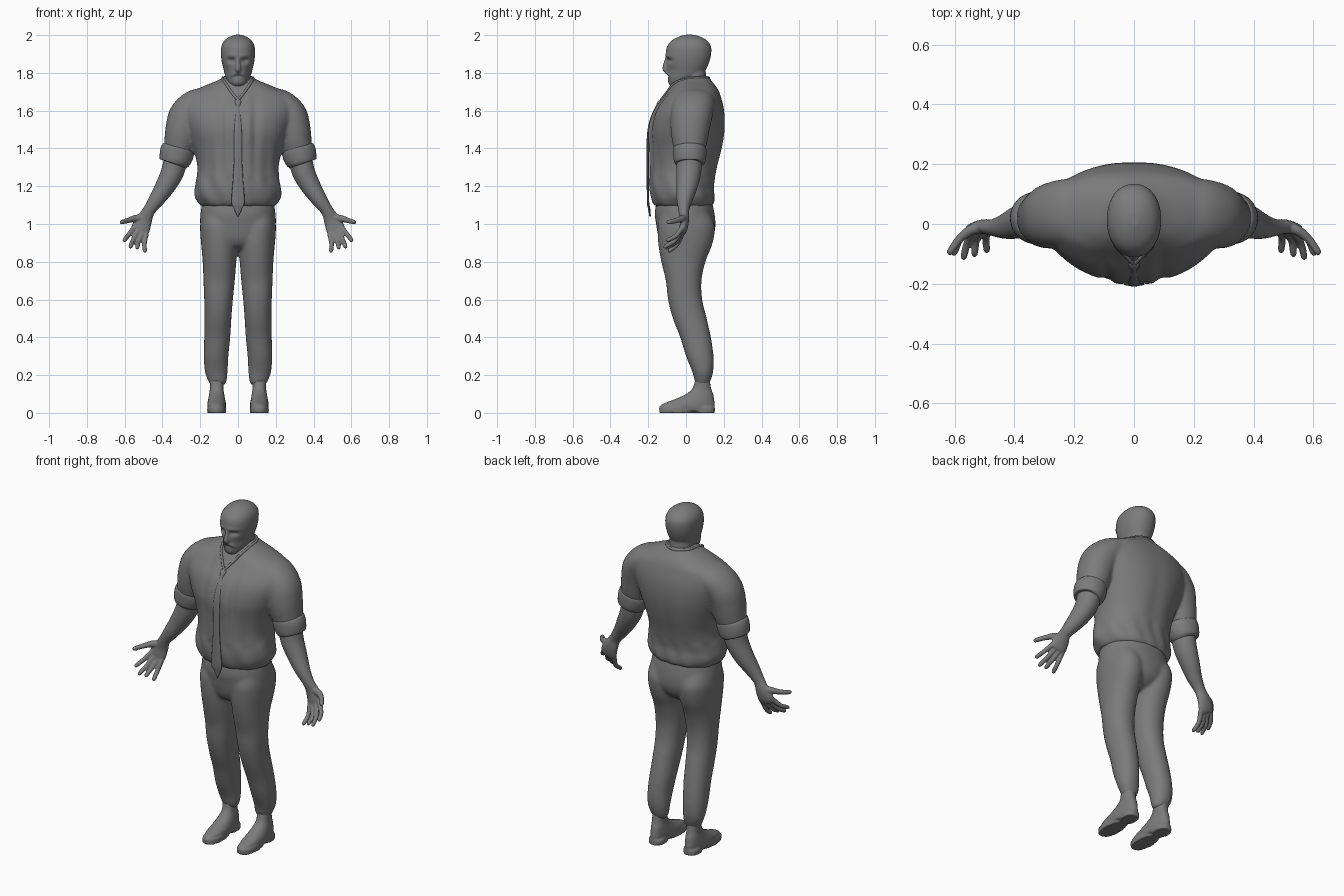
import bpy, bmesh, math
from mathutils import Vector

grey = bpy.data.materials.new("dark_grey")
grey.diffuse_color = (.2, .2, .2, 1)


def spline(a, b, c, d, t):
    """Catmull-Rom blend of four equal-length tuples."""
    return [0.5 * (2*q + (r-p)*t + (2*p-5*q+4*r-s)*t*t + (3*q-p-3*r+s)*t**3)
            for p, q, r, s in zip(a, b, c, d)]


def loft(bm, secs, n=32, p=2.0, flat=False, side=1, steps=5):
    """Closed tube through sections (x, y, z, half_width, half_depth)."""
    S = [secs[0]] + list(secs) + [secs[-1]]
    pts = [spline(*S[i:i+4], k / steps) for i in range(len(secs)-1) for k in range(steps)]
    pts.append(list(secs[-1]))
    rings = []
    for i, s in enumerate(pts):
        d = Vector((0, 0, 1))
        if not flat:
            d = (Vector(pts[min(i+1, len(pts)-1)][:3]) - Vector(pts[max(i-1, 0)][:3])).normalized()
        u = Vector((0, 1, 0)).cross(d).normalized()
        v = d.cross(u)
        ring = []
        for k in range(n):
            a = 2 * math.pi * k / n
            c, e = math.cos(a), math.sin(a)
            co = (Vector(s[:3]) + u * s[3] * math.copysign(abs(c)**(2/p), c)
                  + v * s[4] * math.copysign(abs(e)**(2/p), e))
            co.x *= side
            ring.append(bm.verts.new(co))
        rings.append(ring)
    for r0, r1 in zip(rings, rings[1:]):
        for k in range(n):
            bm.faces.new((r0[k], r0[(k+1) % n], r1[(k+1) % n], r1[k]))
    bm.faces.new(rings[0])
    bm.faces.new(rings[-1])


def level(z, front, back, half, x=0.0):
    return (x, (front+back)/2, z, half, (back-front)/2)


def finish(bm, name, voxel=0, smooth=4):
    bmesh.ops.recalc_face_normals(bm, faces=bm.faces)
    for f in bm.faces:
        f.smooth = True
    me = bpy.data.meshes.new(name)
    bm.to_mesh(me)
    bm.free()
    me.materials.append(grey)
    ob = bpy.data.objects.new(name, me)
    bpy.context.collection.objects.link(ob)
    if voxel:
        m = ob.modifiers.new("fuse", 'REMESH')
        m.mode, m.voxel_size, m.use_smooth_shade = 'VOXEL', voxel, True
        m = ob.modifiers.new("relax", 'SMOOTH')
        m.factor, m.iterations = 0.5, smooth
    return ob


def bump(v, dx, dz, wx, wz):
    return math.exp(-((abs(v.co.x)-dx)/wx)**2 - ((v.co.z-dz)/wz)**2)


# Shirt: torso and both sleeves fused
bm = bmesh.new()
loft(bm, [level(1.095, -.165, .135, .195), level(1.115, -.178, .15, .211),
          level(1.15, -.187, .152, .228), level(1.2, -.193, .149, .226),
          level(1.3, -.193, .168, .215), level(1.4, -.195, .193, .237),
          level(1.5, -.198, .207, .275), level(1.6, -.17, .203, .305),
          level(1.68, -.113, .183, .285), level(1.72, -.086, .165, .205),
          level(1.76, -.056, .134, .108), level(1.782, -.03, .12, .072)],
     n=96, p=2.15, flat=True)
for v in bm.verts:
    if v.co.y < 0:      # vertical front folds and button placket
        v.co.y += .014*bump(v, .09, 1.5, .018, .2) - .007*bump(v, .06, 1.47, .02, .2)
        v.co.y += .008*bump(v, .15, 1.3, .022, .15)
    else:               # shallow spine groove
        v.co.y -= .006*bump(v, 0, 1.35, .04, .2)
    if v.co.z < 1.25:   # hem gathers
        k = .004 * math.sin(11 * math.atan2(v.co.y, v.co.x) + 25 * v.co.z)
        v.co.x *= 1 + k * 4
        v.co.y *= 1 + k * 4
for s in (1, -1):
    loft(bm, [(.14, .045, 1.675, .05, .1), (.215, .04, 1.638, .08, .112),
              (.268, .03, 1.578, .095, .11), (.289, .022, 1.51, .094, .104),
              (.305, .02, 1.44, .086, .094), (.323, .02, 1.37, .074, .077)], p=2.1, side=s)
finish(bm, "shirt", .009, 9)

# Rolled sleeve cuffs
bm = bmesh.new()
for s in (1, -1):
    loft(bm, [(.314, .02, 1.414, .072, .076), (.317, .02, 1.402, .086, .087),
              (.325, .02, 1.37, .09, .088), (.335, .02, 1.335, .083, .084),
              (.339, .02, 1.32, .074, .075), (.341, .02, 1.315, .05, .05)], n=40, side=s)
finish(bm, "sleeve_cuffs")

# Collar following the neckline
half = [(.032, -.103, 1.695), (.066, -.06, 1.745), (.08, .01, 1.768), (.066, .085, 1.776)]
path = ([(0, -.134, 1.655)] + half + [(0, .12, 1.774)]
        + [(-x, y, z) for x, y, z in reversed(half)] + [(0, -.134, 1.655)])
cu = bpy.data.curves.new("collar", 'CURVE')
cu.dimensions, cu.bevel_depth, cu.bevel_resolution = '3D', .007, 3
cu.materials.append(grey)
sp = cu.splines.new('BEZIER')
sp.bezier_points.add(len(path) - 1)
for b, co in zip(sp.bezier_points, path):
    b.co = co
    b.handle_left_type = b.handle_right_type = 'AUTO'
bpy.context.collection.objects.link(bpy.data.objects.new("collar", cu))

# Necktie: knot and hanging blade
bm = bmesh.new()
loft(bm, [(0, -.132, 1.655, .017, .008), (0, -.142, 1.64, .017, .011), (0, -.152, 1.62, .011, .009),
          (0, -.182, 1.56, .016, .007), (0, -.2, 1.48, .021, .006), (0, -.203, 1.36, .021, .006),
          (0, -.202, 1.25, .026, .006), (0, -.201, 1.12, .035, .006),
          (0, -.195, 1.08, .022, .006), (0, -.19, 1.04, .002, .004)], n=16)
finish(bm, "necktie")

# Trousers: hips and both legs fused
bm = bmesh.new()
loft(bm, [level(1.15, -.15, .13, .185), level(1.06, -.165, .15, .198),
          level(1.0, -.158, .156, .2), level(.95, -.15, .15, .185),
          level(.91, -.138, .13, .13), level(.88, -.115, .095, .07),
          level(.86, -.07, .05, .025)], n=64, p=2.15, flat=True)
leg = [(1.08, .02, .185, -.12, .11), (1.0, .005, .2, -.148, .15), (.94, .002, .199, -.15, .15),
       (.88, .003, .194, -.145, .135), (.8, .009, .187, -.131, .103),
       (.7, .017, .183, -.107, .082), (.6, .027, .179, -.095, .086), (.5, .035, .177, -.07, .11),
       (.4, .041, .179, -.031, .132), (.3, .051, .181, .0, .146), (.22, .055, .176, .032, .144),
       (.17, .06, .158, .046, .13), (.145, .072, .144, .056, .118)]
for s in (1, -1):
    loft(bm, [level(z, f, b, (o-i)/2, (o+i)/2) for z, i, o, f, b in leg], n=40, p=2.15, flat=True, side=s)
finish(bm, "trousers", .009, 9)

# Shoes: upper, front sole and heel
bm = bmesh.new()
for s in (1, -1):
    loft(bm, [level(z, f, b, w, .113) for z, f, b, w in
              [(.012, -.14, .15, .046), (.03, -.143, .152, .049), (.05, -.118, .152, .049),
               (.072, -.06, .149, .045), (.1, .0, .144, .04), (.13, .034, .133, .036),
               (.18, .05, .125, .038)]], flat=True, p=2.2, side=s)
    for z0, f, b, w in ((0, -.142, .05, .05), (0, .04, .153, .045)):
        loft(bm, [level(z0, f, b, w, .113), level(.03, f, b, w, .113)], flat=True, p=2.3, side=s, steps=2)
finish(bm, "shoes", .006, 4)

# Forearms and hands with curled fingers
bm = bmesh.new()
fingers = [((.547, -.018, .985), (.606, -.102, .908)), ((.528, -.02, .968), (.573, -.116, .873)),
           ((.506, -.02, .956), (.536, -.106, .868)), ((.486, -.02, .95), (.493, -.092, .850))]
for s in (1, -1):
    loft(bm, [(.325, .02, 1.37, .064, .068), (.345, .015, 1.28, .061, .066),
              (.385, .006, 1.2, .053, .056), (.43, -.008, 1.13, .042, .042),
              (.472, -.012, 1.07, .033, .028), (.497, -.008, 1.02, .043, .024),
              (.516, -.014, .975, .05, .021), (.525, -.022, .95, .042, .015)], side=s)
    for a, b in fingers:
        a, b = Vector(a), Vector(b)
        m = a.lerp(b, .5) + Vector((.006, .008, -.008))
        loft(bm, [(*a, .014, .014), (*m, .0125, .0125), (*a.lerp(b, .9), .0115, .0115),
                  (*b, .006, .006)], n=16, side=s)
    loft(bm, [(.485, -.012, 1.03, .022, .02), (.54, -.018, 1.03, .019, .018),
              (.585, -.052, 1.018, .014, .014), (.614, -.092, 1.01, .012, .012),
              (.621, -.102, 1.008, .006, .006)], n=16, side=s)
finish(bm, "arms_and_hands", .005, 3)

# Head: skull with eye sockets, neck, nose, brow and moustache
bm = bmesh.new()
loft(bm, [level(1.727, -.074, -.01, .028), level(1.742, -.088, .03, .048),
          level(1.78, -.096, .08, .066), level(1.82, -.1, .107, .077),
          level(1.86, -.104, .124, .086), level(1.90, -.107, .133, .0905),
          level(1.94, -.1, .132, .088), level(1.97, -.077, .113, .073),
          level(1.99, -.042, .08, .047), level(2.002, -.005, .04, .016)],
     n=72, p=2.15, flat=True, steps=8)
for v in bm.verts:
    if v.co.y < 0:
        v.co.y += .016*bump(v, .036, 1.866, .02, .013)      # eye sockets
        v.co.y -= .005*bump(v, .03, 1.89, .03, .01)         # brow
        v.co.y += .006*bump(v, 0, 1.787, .025, .007)        # mouth line
        v.co.y -= .004*bump(v, 0, 1.75, .025, .014)         # chin
        v.co.y += .008*bump(v, .06, 1.81, .02, .025)        # cheek hollows
loft(bm, [level(1.66, -.07, .1, .06), level(1.73, -.035, .112, .066),
          level(1.79, -.02, .106, .065), level(1.85, -.01, .1, .06)], flat=True)
loft(bm, [(0, -.098, 1.885, .009, .01), (0, -.106, 1.85, .011, .013),
          (0, -.109, 1.822, .016, .016), (0, -.1, 1.806, .012, .012)], n=20)
for s in (1, -1):
    loft(bm, [(0, -.098, 1.797, .008, .008), (.02, -.094, 1.795, .008, .008),
              (.036, -.08, 1.782, .006, .006)], n=12, side=s)
finish(bm, "head", .005, 4)
